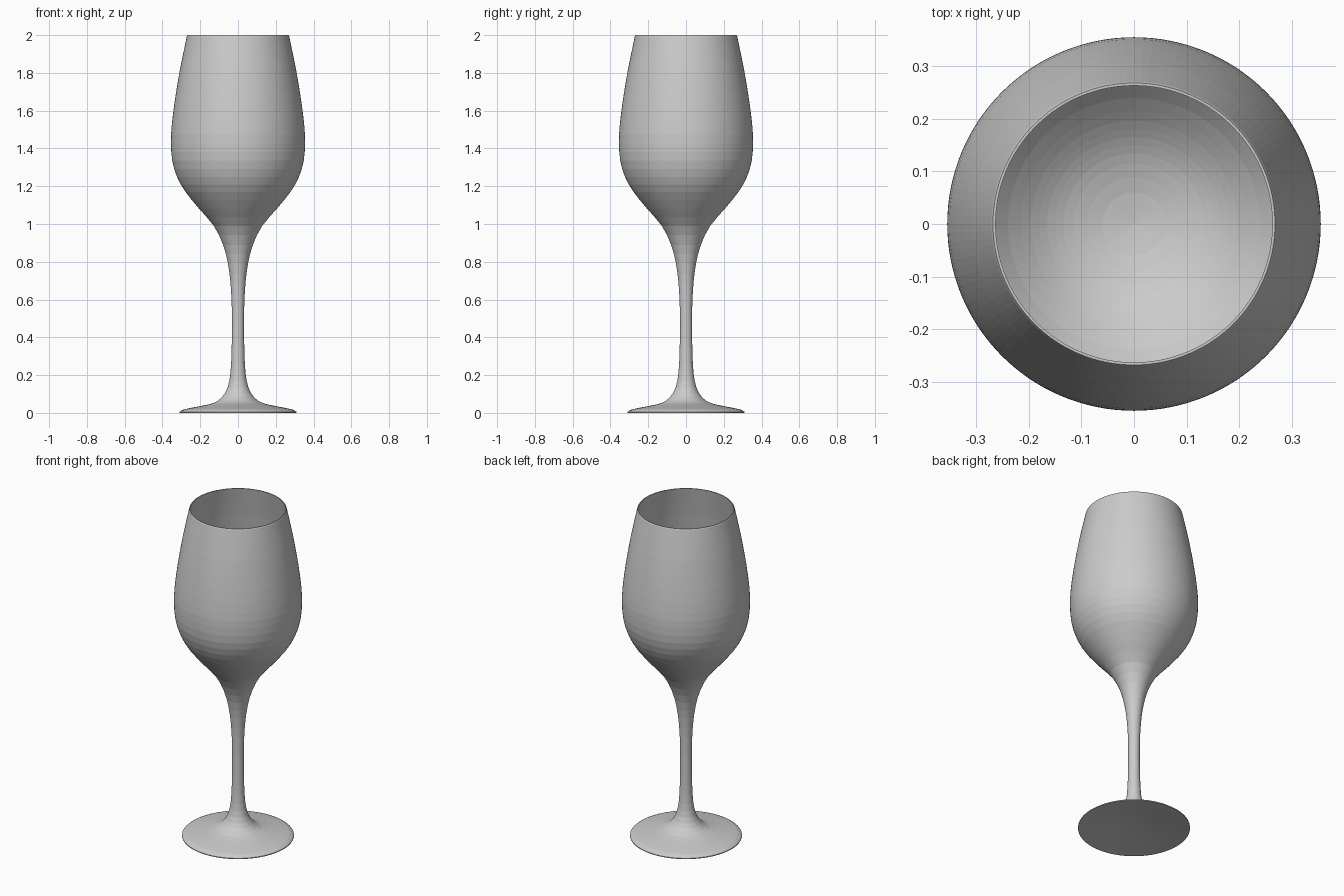
import bpy, bmesh
from math import cos, sin, tau
from mathutils import Vector

if "Cube" in bpy.data.objects:
    bpy.data.objects.remove(bpy.data.objects["Cube"])

SEGMENTS = 128


def smooth_profile(points, steps):
    """Catmull-Rom curve through (radius, height) points."""
    p = [Vector(q) for q in points]
    p = [2 * p[0] - p[1]] + p + [2 * p[-1] - p[-2]]
    out = []
    for a, b, c, d in zip(p, p[1:], p[2:], p[3:]):
        for i in range(steps):
            t = i / steps
            out.append(0.5 * (2 * b + (c - a) * t + (2 * a - 5 * b + 4 * c - d) * t ** 2
                              + (3 * b - a - 3 * c + d) * t ** 3))
    return out + [p[-2]]


def lathe(name, profile):
    """Revolve a profile that starts and ends on the axis."""
    bm = bmesh.new()
    start = bm.verts.new((0, 0, profile[0][1]))
    end = bm.verts.new((0, 0, profile[-1][1]))
    rings = [[bm.verts.new((r * cos(tau * i / SEGMENTS), r * sin(tau * i / SEGMENTS), z))
              for i in range(SEGMENTS)] for r, z in profile[1:-1]]
    for i in range(SEGMENTS):
        j = (i + 1) % SEGMENTS
        bm.faces.new((start, rings[0][j], rings[0][i]))
        for lo, hi in zip(rings, rings[1:]):
            bm.faces.new((lo[i], lo[j], hi[j], hi[i]))
        bm.faces.new((rings[-1][i], rings[-1][j], end))
    bmesh.ops.recalc_face_normals(bm, faces=bm.faces)
    mesh = bpy.data.meshes.new(name)
    bm.to_mesh(mesh)
    bm.free()
    obj = bpy.data.objects.new(name, mesh)
    bpy.context.collection.objects.link(obj)
    return obj


# Outside: foot, stem and bowl up to the rim
outer = smooth_profile([
    (0.31, 0.005), (0.285, 0.019), (0.21, 0.034), (0.13, 0.052), (0.085, 0.083),
    (0.055, 0.135), (0.040, 0.21), (0.034, 0.32), (0.032, 0.45), (0.033, 0.56),
    (0.039, 0.68), (0.053, 0.79), (0.079, 0.89), (0.128, 0.99), (0.205, 1.08),
    (0.278, 1.17), (0.323, 1.25), (0.348, 1.335), (0.355, 1.43), (0.351, 1.52),
    (0.335, 1.65), (0.307, 1.82), (0.271, 1.993)], 2)

# Inside: rim down to the shallow round bottom of the bowl
inner = smooth_profile([
    (0.263, 2.0), (0.299, 1.82), (0.327, 1.65), (0.342, 1.52), (0.346, 1.43),
    (0.338, 1.345), (0.313, 1.27), (0.265, 1.20), (0.215, 1.152), (0.18, 1.125),
    (0.15, 1.107), (0.115, 1.092), (0.06, 1.077), (0.0, 1.07)], 2)

# Hollowed underside, then the whole closed section with a rounded rim
underside = [(0, 0.03), (0.1, 0.025), (0.2, 0.014), (0.31, 0)]
lathe("wine_glass", underside + [tuple(v) for v in outer]
      + [(0.268, 2.0)] + [tuple(v) for v in inner])
